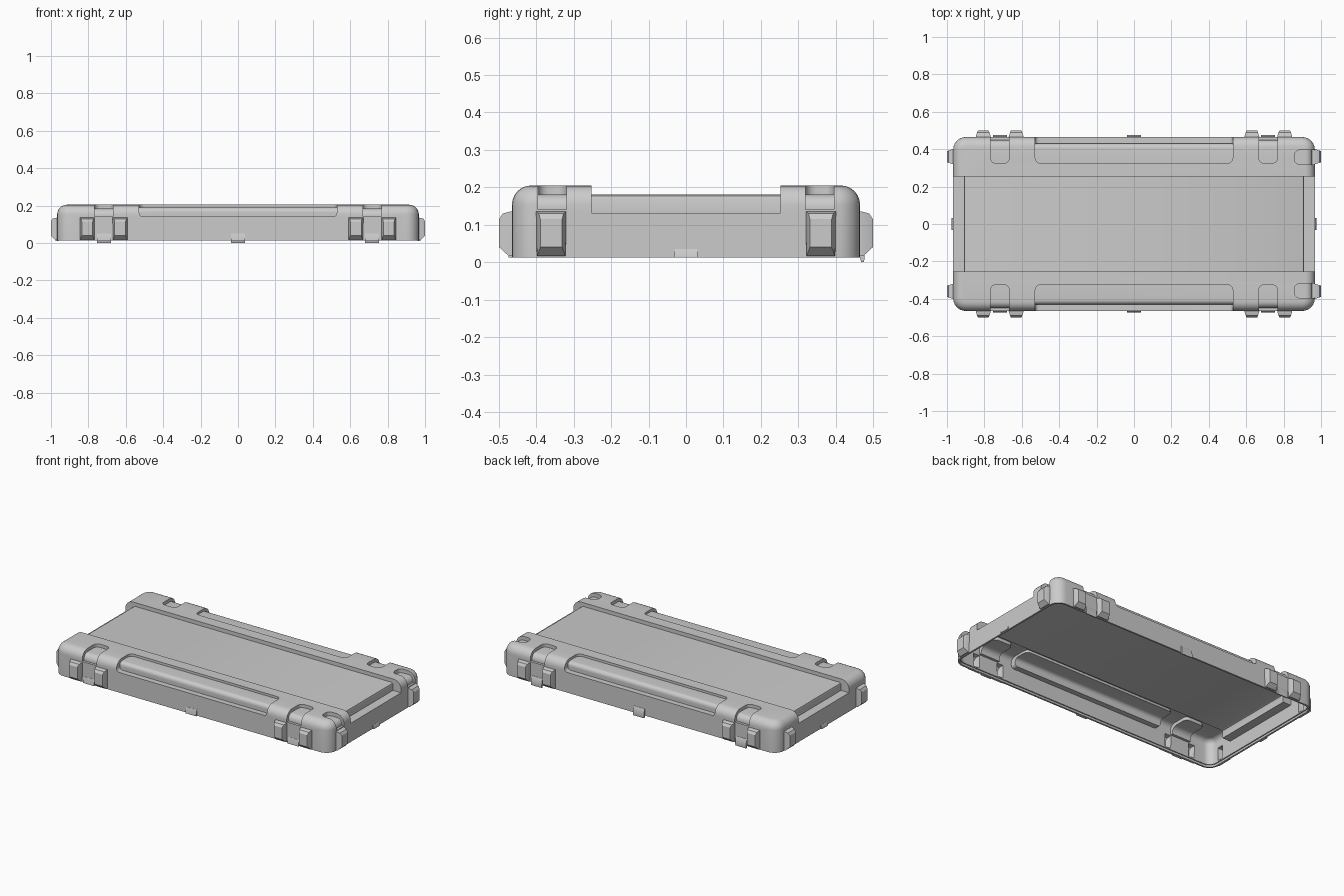
import bpy, bmesh
from math import pi, sin, cos, radians
from mathutils import Matrix

if "Cube" in bpy.data.objects:
    bpy.data.objects.remove(bpy.data.objects["Cube"])

HX, HY, TOP, RIM, WALL = 0.967, 0.465, 0.205, 0.013, 0.018
BACK, FRONT, RIGHT, LEFT = 0, pi, -pi / 2, pi / 2


def make(name, bm, angle=0):
    # Local frame: x runs along the side, y points outward
    bmesh.ops.transform(bm, matrix=Matrix.Rotation(angle, 4, 'Z'), verts=bm.verts)
    bmesh.ops.recalc_face_normals(bm, faces=bm.faces)
    me = bpy.data.meshes.new(name)
    bm.to_mesh(me)
    bm.free()
    ob = bpy.data.objects.new(name, me)
    bpy.context.collection.objects.link(ob)
    return ob


def boolean(ob, other, op='DIFFERENCE'):
    m = ob.modifiers.new("cut", 'BOOLEAN')
    m.operation, m.solver, m.object = op, 'EXACT', other
    bpy.context.view_layer.objects.active = ob
    bpy.ops.object.modifier_apply(modifier=m.name)
    bpy.data.objects.remove(other)


def bevel(bm, test, r, seg):
    edges = [e for e in bm.edges if test(*[v.co for v in e.verts])]
    bmesh.ops.bevel(bm, geom=edges, offset=r, segments=seg, profile=0.5, affect='EDGES')


def rounded_box(name, o, z0, z1, round_top=True):
    bm = bmesh.new()
    bmesh.ops.create_cube(bm, size=1)
    for v in bm.verts:
        v.co = (v.co.x * 2 * (HX - o), v.co.y * 2 * (HY - o), z1 if v.co.z > 0 else z0)
    bevel(bm, lambda a, b: abs(a.z - b.z) > 0.01, 0.068 - o, 6)
    if round_top:
        bevel(bm, lambda a, b: min(a.z, b.z) > z1 - 1e-4, 0.052 - o, 6)
    return make(name, bm)


def prism(points, s0, s1, swap=False):
    # Extrude a profile; swap puts it in the x-z plane instead of y-z
    bm = bmesh.new()
    rings = [[bm.verts.new((p, s, z) if swap else (s, p, z)) for p, z in points]
             for s in (s0, s1)]
    n = len(points)
    for r in rings:
        bm.faces.new(r)
    for i in range(n):
        j = (i + 1) % n
        bm.faces.new((rings[0][i], rings[0][j], rings[1][j], rings[1][i]))
    bmesh.ops.recalc_face_normals(bm, faces=bm.faces)
    return bm


def pocket(angle, s, half, inner, wall, floor, r, o, low_round=0):
    # Recess that follows the rounded shoulder, offset by o for the inside
    inner, wall, floor, low, half = inner - o, wall - o, floor - o, 0.141 - o, half + o
    arc = [(wall - r + r * sin(a), floor - r + r * cos(a))
           for a in [i * pi / 12 for i in range(7)]]
    pts = [(inner, 0.4), (inner, floor)] + arc + [(wall, low), (1.3, low), (1.3, 0.4)]
    bm = prism(pts, s - half, s + half)
    bevel(bm, lambda a, b: abs(a.y - inner) + abs(b.y - inner) < 1e-4
          and abs(a.z - b.z) > 0.1, 0.028, 5)
    if low_round:
        bevel(bm, lambda a, b: abs(a.z - low) + abs(b.z - low) < 1e-4
              and abs(a.y - b.y) > 0.1, low_round, 4)
    return make("pocket_cutter", bm, angle)


def rib(angle, s, d, o):
    bm = bmesh.new()
    prof = [(-0.03, 0.135, 0.04), (0.002, 0.136, 0.04), (0.024, 0.130, 0.033),
            (0.034, 0.115, 0.029), (0.034, 0.04, 0.029), (0.008, 0.016, 0.038),
            (-0.03, 0.016, 0.04)]
    for u, z, w in prof:
        z += o if z < 0.08 else -o
        for k in (-1, 1):
            bm.verts.new((s + k * (w - o), d + u - o, z))
    bmesh.ops.convex_hull(bm, input=bm.verts)
    return make("rib", bm, angle)


def shell(name, o, z0):
    ob = rounded_box(name, o, z0, TOP - o)
    # Lowered centre panel with dropped ledges at both ends
    e, top, ledge = 0.91 - o, 0.181 - o, 0.132 - o
    half = [(e - 0.012, top), (e - 0.003, top - 0.004), (e, top - 0.013), (e, ledge),
            (1.5, ledge), (1.5, 0.4)]
    pts = [(-x, z) for x, z in reversed(half)] + half
    boolean(ob, make("panel_cutter", prism(pts, -0.253 - o, 0.253 + o, True)))
    for a in (FRONT, BACK):
        boolean(ob, pocket(a, 0, 0.528, 0.325, 0.43, 0.19, 0.024, o, 0.02))
        for s in (-0.717, 0.717):
            boolean(ob, pocket(a, s, 0.05, 0.325, 0.449, 0.184, 0.036, o))
    for s in (-0.357, 0.357):
        boolean(ob, pocket(RIGHT, s, 0.038, 0.857, 0.953, 0.181, 0.034, o))
    # Paired ribs beside the latches, single ribs at the ends
    for a in (FRONT, BACK):
        for s in (-0.806, -0.63, 0.63, 0.806):
            boolean(ob, rib(a, s, HY, o), 'UNION')
    for a in (RIGHT, LEFT):
        for s in (-0.36, 0.36):
            boolean(ob, rib(a, s, HX, o), 'UNION')
    return ob


# Hollow lid with a stepped rim
lid = shell("lid_shell", 0, RIM)
boolean(lid, shell("cavity_cutter", WALL, -0.05))
boolean(lid, rounded_box("rim_step_cutter", 0.011, -0.05, 0.026, False))

# Small tabs: hanging hooks at the back, shallow ones elsewhere
hook = [(-0.008, 0.056), (0.002, 0.056), (0.009, 0.04), (0.012, 0.012),
        (0.010, 0.0), (0.003, 0.0), (-0.001, 0.014), (-0.008, 0.02)]
low_tab = [(-0.008, 0.05), (0.001, 0.05), (0.009, 0.02), (0.009, 0.012), (-0.008, 0.012)]
tabs = []
for s in (-0.717, 0, 0.717):
    for label, a, prof in (("back_tab", BACK, hook), ("front_tab", FRONT, low_tab)):
        bm = prism([(HY + u, z) for u, z in prof], s - 0.038, s + 0.038)
        tabs.append(make(label, bm, a))
for a in (RIGHT, LEFT):
    bm = prism([(HX + u, z * 0.6 + 0.005) for u, z in low_tab], -0.031, 0.031)
    tabs.append(make("end_tab", bm, a))

# Smooth the rounded surfaces, keep hard edges
bpy.ops.object.select_all(action='DESELECT')
for ob in [lid] + tabs:
    ob.select_set(True)
bpy.context.view_layer.objects.active = lid
bpy.ops.object.shade_smooth_by_angle(angle=radians(30))
